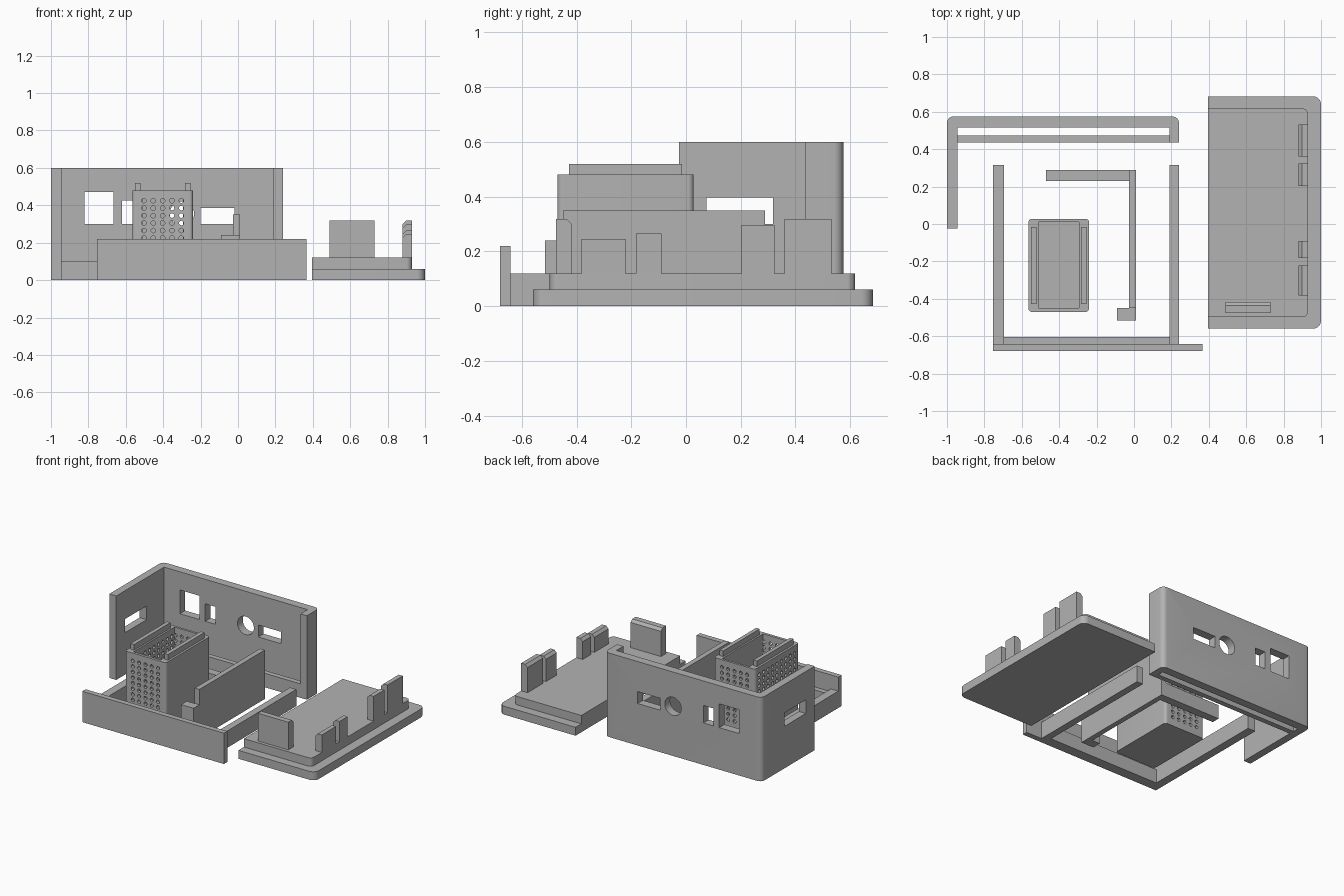
import bpy, bmesh, math
from mathutils import Vector, Matrix

if "Cube" in bpy.data.objects:
    bpy.data.objects.remove(bpy.data.objects["Cube"])

grey = bpy.data.materials.new("plain grey")
grey.diffuse_color = (0.45, 0.45, 0.45, 1)
grey.use_nodes = True
grey.node_tree.nodes["Principled BSDF"].inputs["Base Color"].default_value = grey.diffuse_color


def finish(name, bm, smooth=False):
    bmesh.ops.recalc_face_normals(bm, faces=bm.faces)
    me = bpy.data.meshes.new(name)
    bm.to_mesh(me)
    bm.free()
    ob = bpy.data.objects.new(name, me)
    bpy.context.collection.objects.link(ob)
    me.materials.append(grey)
    if smooth:
        smooth_sharp(ob)
    return ob


def smooth_sharp(ob):
    bpy.ops.object.select_all(action='DESELECT')
    ob.select_set(True)
    bpy.context.view_layer.objects.active = ob
    bpy.ops.object.shade_smooth_by_angle(angle=math.radians(30))


def prism(name, pts, z0, z1):
    """Extrude a plan outline; a third value on a point rounds that corner."""
    out = []
    for i, p in enumerate(pts):
        c = Vector(p[:2])
        if len(p) < 3:
            out.append(c)
            continue
        a = (Vector(pts[i - 1][:2]) - c).normalized() * p[2]
        b = (Vector(pts[(i + 1) % len(pts)][:2]) - c).normalized() * p[2]
        for k in range(9):
            t = k / 8 * math.pi / 2
            out.append(c + a * (1 - math.sin(t)) + b * (1 - math.cos(t)))
    bm = bmesh.new()
    f = bm.faces.new([bm.verts.new((p.x, p.y, z0)) for p in out])
    r = bmesh.ops.extrude_face_region(bm, geom=[f])
    verts = [v for v in r["geom"] if isinstance(v, bmesh.types.BMVert)]
    bmesh.ops.translate(bm, verts=verts, vec=(0, 0, z1 - z0))
    return finish(name, bm, any(len(p) > 2 for p in pts))


def add_box(bm, x0, x1, y0, y1, z0, z1):
    m = Matrix.Translation(((x0 + x1) / 2, (y0 + y1) / 2, (z0 + z1) / 2))
    m = m @ Matrix.Diagonal((x1 - x0, y1 - y0, z1 - z0, 1))
    return bmesh.ops.create_cube(bm, size=1, matrix=m)["verts"]


def box(name, *b):
    bm = bmesh.new()
    add_box(bm, *b)
    return finish(name, bm)


def add_rod(bm, center, axis, length, r, seg):
    rot = Matrix.Rotation(math.pi / 2, 4, 'X' if axis == 'Y' else 'Y')
    bmesh.ops.create_cone(bm, cap_ends=True, segments=seg, radius1=r, radius2=r,
                          depth=length, matrix=Matrix.Translation(center) @ rot)


def cut(ob, bm):
    cutter = finish(ob.name + "_cutter", bm)
    mod = ob.modifiers.new("cut", 'BOOLEAN')
    mod.operation, mod.solver, mod.object = 'DIFFERENCE', 'EXACT', cutter
    bpy.ops.object.select_all(action='DESELECT')
    bpy.context.view_layer.objects.active = ob
    ob.select_set(True)
    bpy.ops.object.modifier_apply(modifier=mod.name)
    bpy.data.objects.remove(cutter)
    smooth_sharp(ob)


# Tall housing shell with connector openings
shell = prism("housing_shell", [
    (-1, -0.025), (-1, 0.575, 0.035), (0.24, 0.575, 0.035), (0.24, 0.435),
    (0.19, 0.435), (0.19, 0.515), (-0.945, 0.515), (-0.945, -0.025)], 0, 0.6)
bm = bmesh.new()
for x0, x1, z1 in [(-0.82, -0.665, 0.47), (-0.62, -0.54, 0.425), (-0.2, -0.02, 0.385)]:
    add_box(bm, x0, x1, 0.45, 0.65, 0.30, z1)
add_box(bm, -1.1, -0.9, 0.075, 0.318, 0.30, 0.397)
add_rod(bm, (-0.3, 0.55, 0.355), 'Y', 0.2, 0.065, 32)
cut(shell, bm)
box("shell_bottom_rail", -0.945, 0.19, 0.435, 0.472, 0, 0.1)

# Low frame with front panel
box("front_panel", -0.755, 0.365, -0.68, -0.642, 0, 0.22)
box("frame_left_rail", -0.755, -0.695, -0.642, 0.315, 0, 0.12)
box("frame_right_rail", 0.19, 0.24, -0.642, 0.315, 0, 0.12)
box("frame_front_rail", -0.695, 0.19, -0.642, -0.605, 0, 0.1)

# Partition with low foot and back strip
box("partition_wall", -0.027, 0.01, -0.45, 0.288, 0, 0.35)
box("partition_foot", -0.09, 0.01, -0.515, -0.45, 0, 0.24)
box("partition_back_strip", -0.47, -0.027, 0.23, 0.288, 0, 0.1)

# Perforated open box
r = 0.02
holder = prism("perforated_box", [(-0.565, -0.47, r), (-0.24, -0.47, r),
                                  (-0.24, 0.028, r), (-0.565, 0.028, r)], 0, 0.48)
bm = bmesh.new()
add_box(bm, -0.51, -0.295, -0.45, 0.012, 0.03, 0.6)
cut(holder, bm)
bm = bmesh.new()
for row in range(10):
    z = 0.425 - 0.04 * row
    for col in range(5):
        x = -0.503 + 0.05 * col
        add_rod(bm, (x, -0.47, z), 'Y', 0.05, 0.0125, 12)
        add_rod(bm, (x, 0.03, z), 'Y', 0.05, 0.0125, 12)
    for col in range(9):
        add_rod(bm, (-0.54, -0.42 + 0.05 * col, z), 'X', 0.08, 0.0125, 12)
cut(holder, bm)
for side, x in (("left", -0.55), ("right", -0.283)):
    box("box_top_rail_" + side, x, x + 0.028, -0.428, -0.015, 0.48, 0.52)

# Stepped lid
prism("lid_base", [(0.395, -0.56), (1, -0.56, 0.045), (1, 0.683, 0.045), (0.395, 0.683)], 0, 0.06)
prism("lid_step", [(0.395, -0.498), (0.93, -0.498, 0.03),
                   (0.93, 0.618, 0.03), (0.395, 0.618)], 0.06, 0.12)


def tab(name, b, inner):
    """Clip tab with its inner top edge bevelled."""
    bm = bmesh.new()
    add_box(bm, *b)
    c = Vector(((b[0] + b[1]) / 2, (b[2] + b[3]) / 2, 0))
    edges = [e for e in bm.edges if all(
        v.co.z > b[5] - 0.001 and (v.co - c).dot(inner) > 0.001 for v in e.verts)]
    bmesh.ops.bevel(bm, geom=edges, offset=0.018, segments=1, affect='EDGES')
    finish(name, bm)


tab("front_tab", (0.49, 0.73, -0.475, -0.417, 0.12, 0.318), Vector((0, 1, 0)))
for i, (y0, y1, z1) in enumerate([(-0.382, -0.222, 0.245), (-0.182, -0.09, 0.265),
                                  (0.203, 0.323, 0.297), (0.36, 0.532, 0.318)]):
    tab(f"side_tab_{i + 1}", (0.88, 0.93, y0, y1, 0.12, z1), Vector((-1, 0, 0)))
